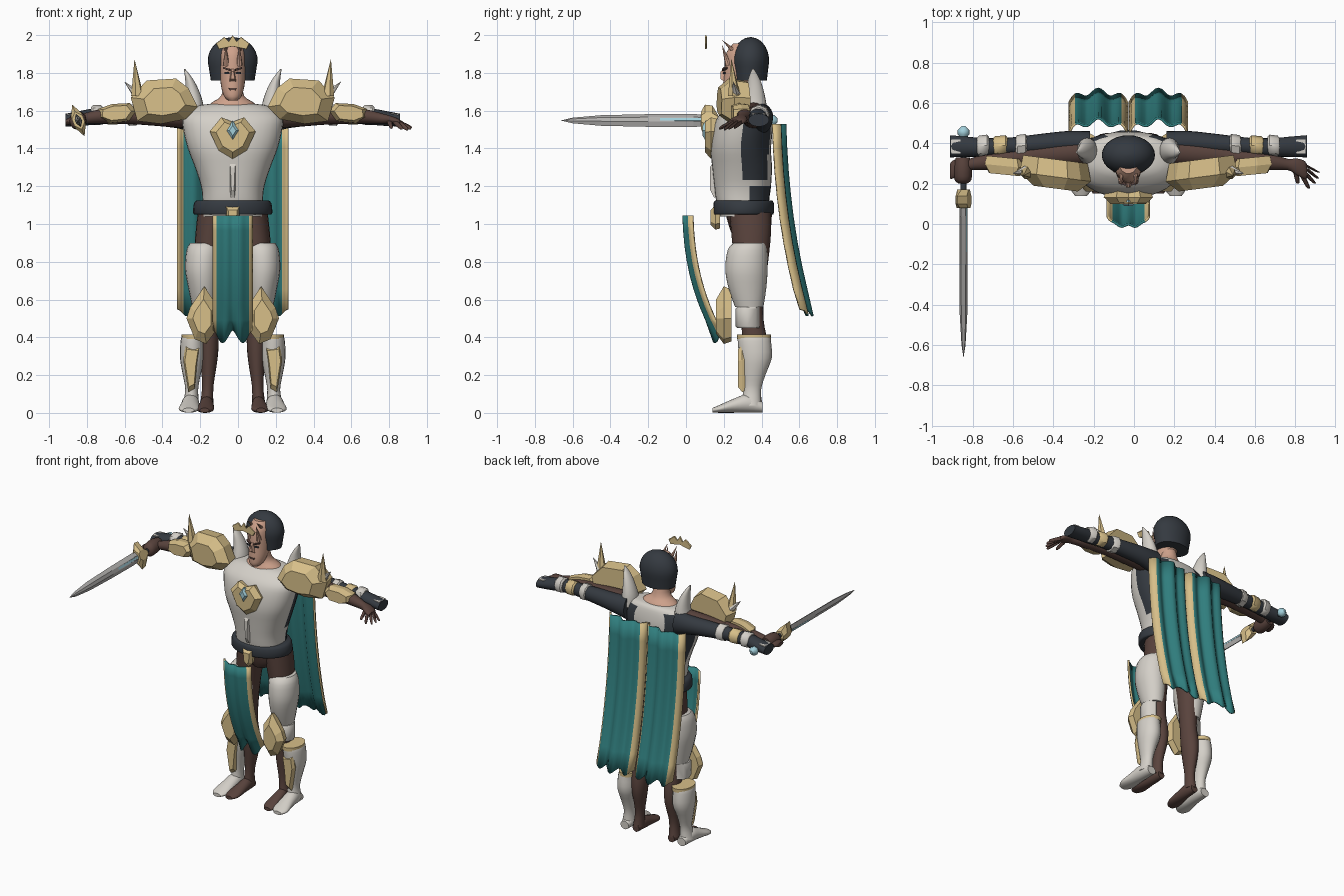
import bpy, bmesh, math
from mathutils import Vector

CX = -0.028          # the body's own centre line
COL = {"white armour": (.66, .63, .58), "gold": (.68, .52, .25), "teal cloth": (.03, .21, .21),
       "dark cloth": (.035, .042, .052), "brown leather": (.10, .056, .046), "skin": (.62, .36, .26),
       "pale blue gem": (.36, .62, .70), "steel": (.45, .44, .43)}
MAT, SLOT = {}, list(COL)
for k, c in COL.items():
    MAT[k] = bpy.data.materials.new(k)
    MAT[k].diffuse_color = (*c, 1)
WHITE, GOLD, TEAL, DARK, BROWN, SKIN, BLUE, STEEL = SLOT


def make(name, verts, faces, mats, smooth=True, rule=None):
    """Mesh object; mats is a list of colours, rule(centre) picks an index."""
    bm = bmesh.new()
    vs = [bm.verts.new((v[0] + CX, v[1], v[2])) for v in verts]
    for f in faces:
        bm.faces.new([vs[i] for i in f])
    bmesh.ops.recalc_face_normals(bm, faces=bm.faces)
    me = bpy.data.meshes.new(name)
    bm.to_mesh(me)
    bm.free()
    for m in mats:
        me.materials.append(MAT[m])
    for p in me.polygons:
        p.use_smooth = smooth
        if rule:
            p.material_index = rule(p.center - Vector((CX, 0, 0)))
    if smooth:
        me.set_sharp_from_angle(angle=math.radians(45))
    ob = bpy.data.objects.new(name, me)
    bpy.context.collection.objects.link(ob)
    return ob


def loft(name, axis, rings, mats, n=20, sub=3, rule=None, s=1, power=1.0):
    """Skin over elliptical rings (x, y, z, ra, rb), smoothed along the path."""
    P, out = [Vector(r) for r in rings], []
    for i in range(len(P) - 1):
        a, b, c, d = P[max(i - 1, 0)], P[i], P[i + 1], P[min(i + 2, len(P) - 1)]
        for j in range(sub):
            t = j / sub
            out.append(.5 * (2 * b + (c - a) * t + (2 * a - 5 * b + 4 * c - d) * t * t
                             + (3 * b - a - 3 * c + d) * t ** 3))
    out.append(P[-1])
    V, F = [], []
    for x, y, z, ra, rb in out:
        for k in range(n):
            t = 2 * math.pi * k / n
            p, q = [math.copysign(abs(f) ** power, f) for f in (math.cos(t), math.sin(t))]
            p, q = p * abs(ra), q * abs(rb)
            d = {"x": (0, p, q), "y": (p, 0, q), "z": (p, q, 0)}[axis]
            V.append((s * (x + d[0]), y + d[1], z + d[2]))
    for i in range(len(out) - 1):
        for k in range(n):
            k2 = (k + 1) % n
            F.append((i * n + k, i * n + k2, i * n + n + k2, i * n + n + k))
    F += [tuple(range(n)), tuple(range(len(V) - n, len(V)))]
    return make(name, V, F, mats, rule=rule)


def plate(name, outline, y0, y1, mat, s=1, inset=.6, slant=0.0, rim=.5):
    """Faceted plate: x-z outline, full-size rim and back, smaller raised front."""
    cx = sum(p[0] for p in outline) / len(outline)
    cz = sum(p[1] for p in outline) / len(outline)
    V, n = [], len(outline)
    for y, k in ((y0, inset), (y0 + (y1 - y0) * rim, 1), (y1, .9)):
        for x, z in outline:
            X = cx + (x - cx) * k
            V.append((s * X, y + slant * (X - cx), cz + (z - cz) * k))
    F = [(i * n + k, i * n + (k + 1) % n, i * n + n + (k + 1) % n, i * n + n + k)
         for i in range(2) for k in range(n)]
    F += [tuple(range(n)), tuple(range(2 * n, 3 * n))]
    return make(name, V, F, [mat], smooth=False)


def spike(name, base, tip, r, mat, s=1, n=6):
    a, b = Vector(base), Vector(tip)
    q = (b - a).to_track_quat('Z', 'Y')
    V = [a + q @ Vector((r * math.cos(2 * math.pi * k / n), r * math.sin(2 * math.pi * k / n), 0))
         for k in range(n)] + [b]
    V = [(s * v.x, v.y, v.z) for v in V]
    make(name, V, [(k, (k + 1) % n, n) for k in range(n)] + [tuple(range(n))], [mat], smooth=False)


def sheet(name, xc, hw, rows, yoff, zoff, border, n=20):
    """Hanging cloth with coloured side borders."""
    V, F = [], []
    for i, (y, z) in enumerate(rows):
        for k in range(n + 1):
            u = 2 * k / n - 1
            V.append((xc + hw * u, y + yoff(u), z + zoff(u) * (i == len(rows) - 1)))
    for i in range(len(rows) - 1):
        for k in range(n):
            j = i * (n + 1) + k
            F.append((j, j + 1, j + n + 2, j + n + 1))
    ob = make(name, V, F, [TEAL, GOLD], rule=lambda c: int(abs(c.x - xc) > hw * (1 - border)))
    m = ob.modifiers.new("thickness", 'SOLIDIFY')
    m.thickness, m.offset = .012, 0


# torso with dark cloth on the rear flanks
def torso_rule(c):
    flank = c.y > .31 and abs(c.x) > .12 and 1.24 < c.z < 1.6
    return int(flank or (c.y > .33 and c.z < 1.2))
loft("torso", "z", [(0, .31, 1.04, .165, .13), (0, .30, 1.12, .16, .14), (0, .30, 1.2, .168, .15),
     (0, .297, 1.3, .20, .158), (0, .29, 1.4, .238, .16), (0, .30, 1.5, .262, .158),
     (0, .31, 1.57, .262, .14), (0, .33, 1.62, .20, .105), (0, .335, 1.635, .13, .08)],
     [WHITE, DARK], n=32, rule=torso_rule, power=.85)
loft("neck", "z", [(0, .325, 1.60, .15, .10), (0, .325, 1.64, .115, .08), (0, .315, 1.68, .06, .06),
     (0, .30, 1.76, .05, .055)], [SKIN])
loft("belt", "z", [(0, .305, 1.05, .20, .155), (0, .305, 1.06, .21, .16), (0, .305, 1.11, .205, .16),
     (0, .305, 1.125, .19, .15)], [DARK], n=28, sub=2)
loft("pelvis", "z", [(0, .34, .93, .07, .09), (0, .34, .98, .15, .11), (0, .33, 1.07, .165, .125)], [BROWN])
plate("buckle", [(-.04, 1.1), (.04, 1.1), (.03, 1.0), (0, .97), (-.03, 1.0)], .13, .18, GOLD)
plate("breast_ridge", [(-.02, 1.34), (.02, 1.34), (.012, 1.14), (-.012, 1.14)], .128, .17, WHITE)

# chest emblem and gem
plate("chest_emblem", [(-.122, 1.49), (-.06, 1.565), (0, 1.54), (.06, 1.565), (.122, 1.49),
      (.075, 1.39), (0, 1.345), (-.075, 1.39)], .10, .165, GOLD, inset=.72)
plate("chest_gem", [(-.036, 1.495), (0, 1.548), (.036, 1.495), (0, 1.44)], .088, .12, BLUE, inset=.5)

# head, face and hair
loft("head", "z", [(0, .235, 1.655, .025, .03), (0, .245, 1.675, .045, .05), (0, .265, 1.72, .06, .07),
     (0, .285, 1.78, .067, .085), (0, .29, 1.85, .068, .085), (0, .295, 1.91, .066, .08),
     (0, .30, 1.955, .045, .05)], [SKIN], n=24)
plate("nose", [(-.008, 1.82), (.008, 1.82), (.018, 1.755), (-.018, 1.755)], .182, .22, SKIN, inset=.6)
plate("lips", [(-.022, 1.72), (.022, 1.72), (.014, 1.708), (-.014, 1.708)], .193, .201, BROWN, inset=.9)
V, F, n, m = [], [], 28, 10
for i in range(m):
    a = math.pi * (.02 + .64 * i / (m - 1))
    for k in range(n):
        t = 2 * math.pi * k / n
        V.append((.132 * math.sin(a) * math.cos(t), .342 + .098 * math.sin(a) * math.sin(t),
                  1.865 + .124 * (math.cos(a) if i < m - 1 else -.85)))
for i in range(m - 1):
    for k in range(n):
        F.append((i * n + k, i * n + (k + 1) % n, i * n + n + (k + 1) % n, i * n + n + k))
make("hair", V, F + [tuple(range(n)), tuple(range(len(V) - n, len(V)))], [DARK])
plate("crown", [(-.09, 1.955), (-.045, 1.99), (-.022, 1.965), (0, 2.0), (.022, 1.965), (.045, 1.99),
      (.09, 1.955), (.075, 1.925), (0, 1.94), (-.075, 1.925)], .10, .11, GOLD, inset=.95)

# floating cloths
rows = [(.485 + .03 * t + .115 * t ** 2.2, 1.53 - 1.0 * t) for t in [i / 8 for i in range(9)]]
for s in (1, -1):
    sheet("cape_panel", s * .149, .142, rows,
          lambda u: .022 * math.cos(2.2 * math.pi * u) * (1 - u * u) + .018 - .045 * u ** 6,
          lambda u: -.018 * math.cos(3 * math.pi * u), .2)
rows = [(-.008 + .02 * t + .14 * t ** 2.3, 1.045 - .63 * t) for t in [i / 8 for i in range(9)]]
sheet("front_tabard", 0, .103, rows, lambda u: .05 * u ** 4 + .006 * math.cos(3 * math.pi * u),
      lambda u: .035 * math.cos(2 * math.pi * u) - .01, .2)

for s in (1, -1):
    # face details and horns
    plate("eye", [(.015, 1.803), (.045, 1.805), (.043, 1.793), (.018, 1.793)], .199, .206, DARK, s, .9, .25)
    plate("brow", [(.012, 1.82), (.05, 1.832), (.05, 1.822), (.012, 1.81)], .195, .215, BROWN, s, .9, .3)
    spike("horn", (.035, .225, 1.84), (.036, .19, 1.95), .018, SKIN, s, 8)
    spike("horn_tip", (.035, .27, 1.90), (.036, .19, 1.975), .016, SKIN, s, 8)
    # legs
    loft("inner_leg", "z", [(.10, .34, 1.06, .085, .11), (.115, .345, .95, .082, .105),
         (.13, .345, .8, .075, .09), (.13, .345, .65, .062, .07), (.128, .35, .5, .05, .06),
         (.126, .365, .38, .052, .065), (.126, .37, .28, .045, .06), (.132, .36, .14, .03, .036),
         (.138, .36, .04, .036, .045)], [BROWN], s=s)
    loft("inner_foot", "y", [(.15, .15, .014, .025, .012), (.146, .19, .02, .046, .02),
         (.14, .27, .035, .04, .034), (.137, .34, .045, .035, .043), (.137, .40, .03, .025, .026)], [BROWN], s=s)
    loft("thigh_armour", "z", [(.15, .335, .90, .075, .085), (.155, .325, .86, .09, .105),
         (.16, .32, .76, .092, .112), (.155, .325, .66, .08, .1), (.15, .335, .56, .064, .075)], [WHITE], s=s)
    loft("knee_brace", "z", [(.17, .33, .45, .055, .06), (.17, .325, .46, .06, .063),
         (.17, .325, .55, .06, .063), (.17, .33, .56, .055, .06)], [WHITE], n=8, sub=1, s=s)
    plate("knee_pad", [(.15, .67), (.225, .56), (.245, .50), (.20, .39), (.14, .365), (.085, .44), (.085, .57)],
          .16, .24, GOLD, s)
    loft("boot", "z", [(.205, .36, .41, .062, .085), (.212, .362, .38, .064, .088),
         (.214, .368, .29, .065, .086), (.217, .358, .2, .047, .062), (.217, .35, .12, .034, .047),
         (.222, .345, .04, .045, .055)], [WHITE], s=s)
    loft("boot_foot", "y", [(.235, .14, .014, .03, .012), (.232, .18, .022, .054, .021),
         (.226, .26, .04, .048, .038), (.222, .33, .05, .045, .048), (.22, .405, .03, .032, .028)], [WHITE], s=s)
    loft("boot_rim", "z", [(.205, .36, .39, .066, .09), (.205, .36, .415, .067, .091)], [GOLD], s=s, sub=1)
    plate("shin_plate", [(.175, .35), (.25, .36), (.262, .28), (.235, .11), (.20, .13), (.19, .25)],
          .275, .32, GOLD, s, .8)
    # arms: skin-tight front half and dark sleeve behind
    loft("front_arm", "x", [(.22, .36, 1.575, .07, .07), (.35, .35, 1.575, .065, .06),
         (.47, .34, 1.575, .055, .05), (.58, .325, 1.575, .045, .045), (.70, .31, 1.57, .042, .038),
         (.79, .295, 1.558, .028, .027), (.83, .285, 1.553, .04, .022), (.87, .27, 1.543, .045, .018),
         (.885, .26, 1.537, .035, .014)], [BROWN], s=s)
    loft("sleeve", "x", [(.19, .40, 1.56, .06, .08), (.3, .405, 1.57, .056, .062),
         (.45, .395, 1.575, .05, .052), (.6, .385, 1.575, .042, .044), (.72, .38, 1.57, .046, .044),
         (.80, .383, 1.56, .05, .04), (.885, .385, 1.55, .055, .034)], [DARK], s=s)
    for nm, x0, x1, r, mat in (("arm_band", .5, .56, .056, WHITE), ("forearm_band", .60, .67, .05, GOLD),
                               ("wrist_band", .69, .75, .053, WHITE)):
        loft(nm, "x", [(x0, .39, 1.578, r * .8, r * .8), (x0 + .01, .39, 1.578, r, r),
             (x1 - .01, .385, 1.576, r, r), (x1, .385, 1.576, r * .8, r * .8)], [mat], n=8, sub=1, s=s)
    plate("cuff_plate", [(.83, 1.59), (.88, 1.585), (.88, 1.545), (.83, 1.55)], .35, .42, WHITE, s, .9)
    plate("elbow_guard", [(.51, 1.6), (.545, 1.64), (.64, 1.635), (.71, 1.61), (.715, 1.56), (.65, 1.535),
          (.55, 1.545)], .245, .33, GOLD, s, .75, .1)
    # shoulder armour
    plate("shoulder_pad", [(.185, 1.62), (.235, 1.72), (.30, 1.77), (.455, 1.76), (.54, 1.67), (.505, 1.545),
          (.38, 1.53), (.25, 1.555)], .175, .32, GOLD, s, .62, .13, .4)
    spike("shoulder_spike", (.505, .255, 1.68), (.52, .24, 1.875), .034, GOLD, s)
    spike("side_spike", (.48, .27, 1.66), (.575, .25, 1.755), .036, WHITE, s)
    loft("collar_wing", "z", [(.21, .36, 1.57, .06, .07), (.205, .365, 1.64, .048, .06),
         (.215, .365, 1.71, .035, .045), (.232, .36, 1.77, .02, .03), (.255, .355, 1.82, .004, .006)], [WHITE], s=s)

# open hand fingers on one side, closed fist on the other
for i, (bx, by, tx, ty, tz) in enumerate([(.87, .295, .945, .255, 1.51), (.88, .275, .94, .225, 1.505),
                                          (.875, .255, .925, .20, 1.50), (.86, .245, .895, .175, 1.505),
                                          (.83, .26, .84, .20, 1.51)]):
    k = lambda t, r: (bx + (tx - bx) * t, by + (ty - by) * t, 1.54 + (tz - 1.54) * t, r, r)
    loft("finger", "y", [k(0, .013), k(.5, .012), k(.9, .009), k(1, .004)], [BROWN], n=8, sub=2)
loft("fist", "y", [(-.82, .20, 1.545, .02, .02), (-.82, .22, 1.545, .042, .045), (-.82, .28, 1.55, .045, .048),
     (-.82, .33, 1.555, .035, .035)], [BROWN], n=12)

# sword, held forward, blade plane tilted with the guard
SX, SZ, W, T = -.817, 1.548, Vector((.36, 0, -.93)), Vector((.93, 0, .36))
def blade(name, ys, t, mats, rule=None):
    V = []
    for y, w in ys:
        k = min(1, w / .03)
        for a, b in ((w, 0), (w * .35, t * k), (-w * .35, t * k), (-w, 0), (-w * .35, -t * k), (w * .35, -t * k)):
            d = W * a + T * b
            V.append((SX + d.x, y, SZ + d.z))
    F = [(i * 6 + k, i * 6 + (k + 1) % 6, i * 6 + 6 + (k + 1) % 6, i * 6 + 6 + k)
         for i in range(len(ys) - 1) for k in range(6)]
    make(name, V, F + [tuple(range(6)), tuple(range(len(V) - 6, len(V)))], mats, False, rule)
blade("blade", [(.10, .03), (.04, .038), (-.2, .036), (-.45, .03), (-.6, .016), (-.66, .001)], .016, [STEEL])
blade("blade_inlay", [(.09, .022), (-.2, .020), (-.42, .012), (-.46, .002)], .0235, [BLUE])
blade("guard", [(.08, .05), (.10, .09), (.14, .085), (.17, .03)], .03, [GOLD])
loft("grip", "y", [(SX, .16, SZ, .015, .015), (SX, .44, SZ, .015, .015)], [DARK], n=10)
loft("pommel", "y", [(SX, .42, SZ, .008, .008), (SX, .445, SZ, .03, .03), (SX, .465, SZ, .03, .03),
     (SX, .485, SZ, .01, .01)], [BLUE], n=8, sub=1)
